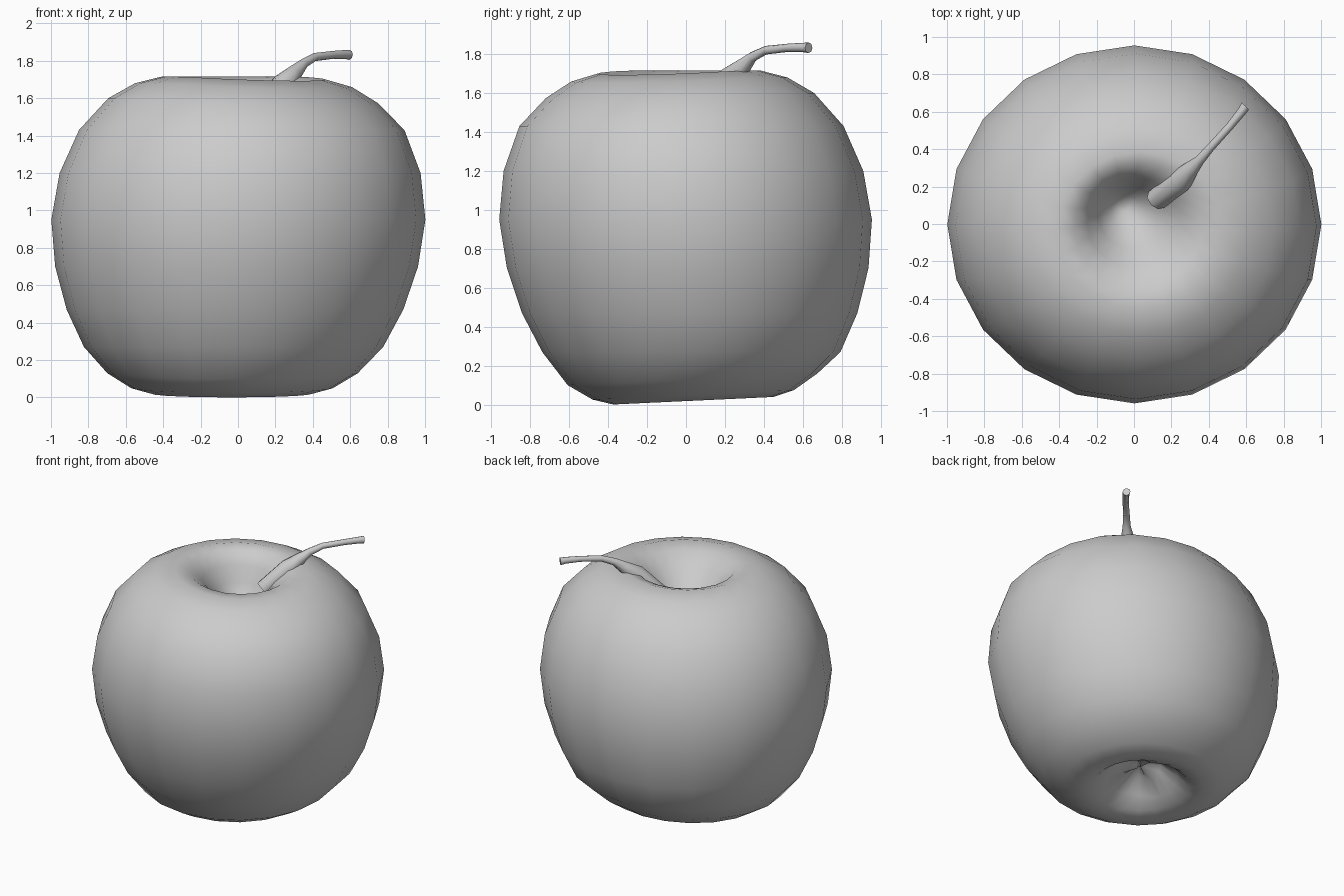
import bpy, bmesh, math
from mathutils import Vector

cube = bpy.data.objects.get("Cube")
if cube:
    bpy.data.objects.remove(cube)

skin = bpy.data.materials.new("plain grey")
skin.use_nodes = True
GREY = (0.6, 0.6, 0.6, 1)
skin.diffuse_color = GREY
skin.node_tree.nodes["Principled BSDF"].inputs["Base Color"].default_value = GREY

SIDES = 20


def skin_rings(name, rings):
    """Join rings of points into a tube closed at both ends."""
    bm = bmesh.new()
    loops = [[bm.verts.new(p) for p in ring] for ring in rings]
    n = len(loops[0])
    for a, b in zip(loops, loops[1:]):
        for i in range(n):
            j = (i + 1) % n
            bm.faces.new((a[i], a[j], b[j], b[i]))
    bm.faces.new(loops[0][::-1])
    bm.faces.new(loops[-1])
    bmesh.ops.recalc_face_normals(bm, faces=bm.faces)
    mesh = bpy.data.meshes.new(name)
    bm.to_mesh(mesh)
    bm.free()
    mesh.materials.append(skin)
    obj = bpy.data.objects.new(name, mesh)
    bpy.context.collection.objects.link(obj)
    bpy.ops.object.select_all(action="DESELECT")
    obj.select_set(True)
    bpy.context.view_layer.objects.active = obj
    return obj


# Fruit body: a turned profile (radius, height) from bottom hollow to top hollow
profile = [(0.02, 0.2), (0.14, 0.18), (0.25, 0.1), (0.33, 0.04), (0.43, 0.02),
           (0.54, 0.05), (0.67, 0.13), (0.8, 0.27), (0.9, 0.47), (0.97, 0.7),
           (1.0, 0.95), (0.965, 1.2), (0.87, 1.43), (0.72, 1.6), (0.58, 1.68),
           (0.44, 1.715), (0.34, 1.69), (0.25, 1.61), (0.17, 1.5), (0.09, 1.41),
           (0.02, 1.38)]


def body_point(radius, height, angle):
    lean = (height - 0.9) / 0.8
    x = radius * math.cos(angle) + 0.03 * lean
    y = 0.957 * radius * math.sin(angle) - 0.035 * lean
    # the hollow sits a little off centre
    if height > 1.3 and radius < 0.4:
        x -= 0.07 * (1 - radius / 0.4)
        y += 0.11 * (1 - radius / 0.4)
    z = height
    if radius < 0.8 and height < 0.5:
        # base tilts up to the back, and its hollow is lumpy
        z += 0.045 * radius * math.sin(angle)
        if radius < 0.3:
            z += 0.025 * math.sin(3 * angle + 1)
    elif radius < 0.8:
        # rim dips gently at the front and left
        z -= 0.04 * max(0, math.cos(angle + 0.8)) * radius / 0.8
    return Vector((x, y, z))


body = skin_rings("fruit_body", [
    [body_point(r, z, math.tau * i / SIDES) for i in range(SIDES)]
    for r, z in profile])
bpy.ops.object.shade_smooth()

# Stem: a bent tube flaring where it meets the rim
path = [(0.12, 0.13, 1.53, 0.06), (0.25, 0.23, 1.68, 0.065),
        (0.3, 0.29, 1.735, 0.045), (0.35, 0.34, 1.785, 0.027),
        (0.41, 0.41, 1.82, 0.022), (0.51, 0.52, 1.832, 0.021),
        (0.575, 0.6, 1.834, 0.024), (0.595, 0.63, 1.832, 0.027)]
centres = [Vector(p[:3]) for p in path]
across = Vector((1, -1, 0)).normalized()
rings = []
for k, centre in enumerate(centres):
    along = (centres[min(k + 1, len(path) - 1)] - centres[max(k - 1, 0)]).normalized()
    up = across.cross(along).normalized()
    rings.append([centre + path[k][3] * (across * math.cos(math.tau * i / 8)
                                         + up * math.sin(math.tau * i / 8))
                  for i in range(8)])
stem = skin_rings("stem", rings)
bpy.ops.object.shade_smooth_by_angle(angle=math.radians(60))
